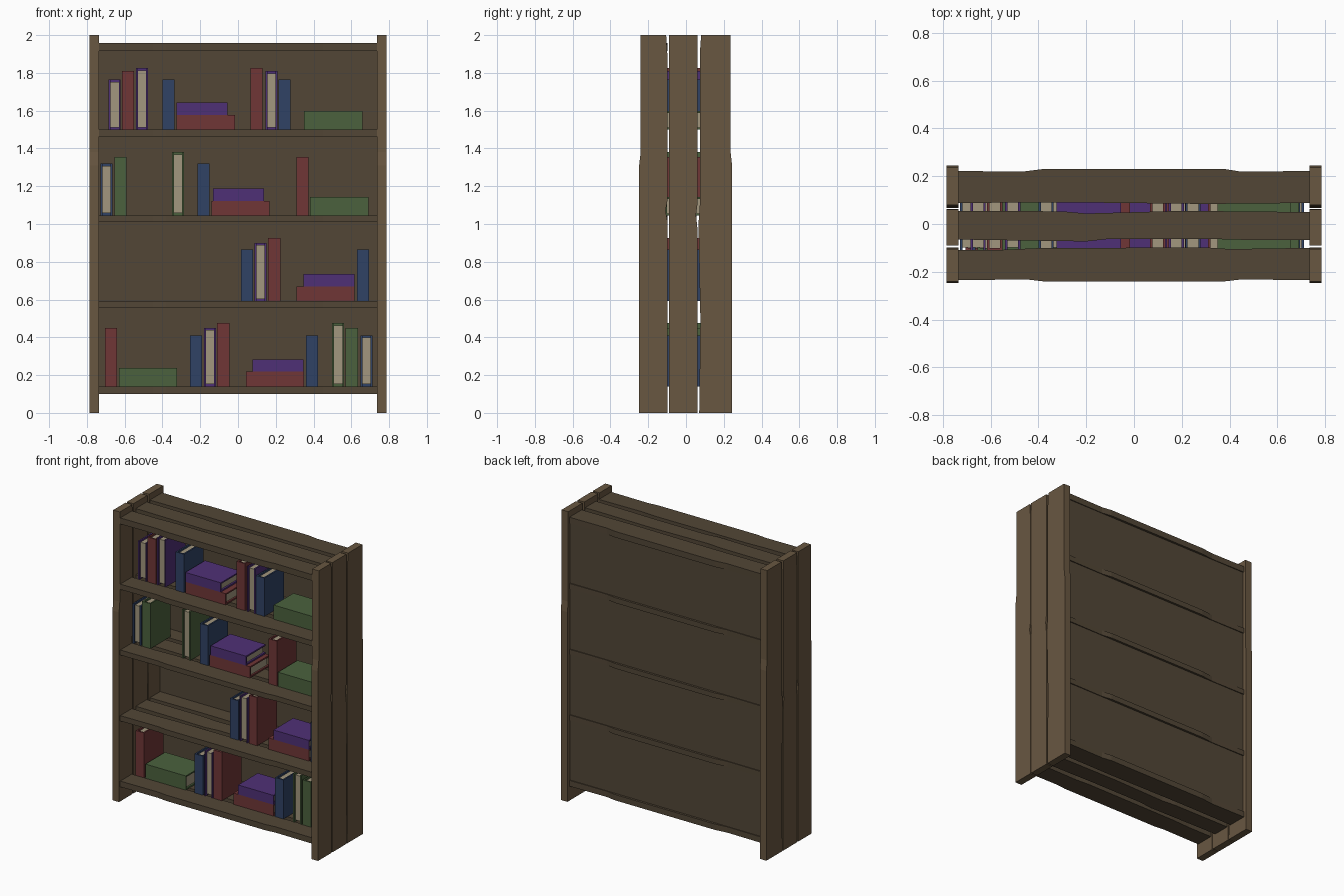
import bpy, bmesh
from mathutils import Matrix

if "Cube" in bpy.data.objects:
    bpy.data.objects.remove(bpy.data.objects["Cube"])

COLOURS = {
    "post_wood": (.14, .095, .053), "shelf_wood": (.085, .062, .037),
    "red": (.16, .037, .037), "blue": (.03, .055, .13), "green": (.07, .12, .047),
    "purple": (.078, .03, .18), "pages": (.36, .31, .21),
}
MATS = {}
for key, rgb in COLOURS.items():
    MATS[key] = bpy.data.materials.new(key)
    MATS[key].diffuse_color = (*rgb, 1)


def finish(bm, name, mats):
    bmesh.ops.recalc_face_normals(bm, faces=bm.faces[:])
    mesh = bpy.data.meshes.new(name)
    bm.to_mesh(mesh)
    bm.free()
    ob = bpy.data.objects.new(name, mesh)
    bpy.context.collection.objects.link(ob)
    for m in mats:
        mesh.materials.append(MATS[m])
    return ob


def add_box(bm, lo, hi, mat=0):
    size = [b - a for a, b in zip(lo, hi)]
    mid = [(a + b) / 2 for a, b in zip(lo, hi)]
    geo = bmesh.ops.create_cube(bm, size=1, matrix=Matrix.Translation(mid) @ Matrix.Diagonal((*size, 1)))
    for f in {f for v in geo["verts"] for f in v.link_faces}:
        f.material_index = mat


def plank(name, outline, place, thickness, mat):
    """Extrude a worn plank outline; place maps (along, across) to 3D."""
    bm = bmesh.new()
    face = bm.faces.new([bm.verts.new(place(a, b)) for a, b in outline])
    geo = bmesh.ops.extrude_face_region(bm, geom=[face], use_keep_orig=True)
    bmesh.ops.translate(bm, vec=thickness, verts=[g for g in geo["geom"] if isinstance(g, bmesh.types.BMVert)])
    return finish(bm, name, [mat])


# Upright side planks: (height, depth) outlines with slightly worn edges
SIDE = [
    ("front", [(0, -.248), (1.31, -.248), (1.38, -.24), (2, -.24), (2, -.105), (1.9, -.099), (1.12, -.099),
               (1.07, -.108), (1.02, -.099), (0, -.099)]),
    ("middle", [(0, -.091), (2, -.091), (2, .06), (1.1, .06), (1.05, .053), (.96, .062), (0, .062)]),
    ("back", [(0, .07), (.5, .076), (1, .066), (1.1, .073), (1.9, .073), (2, .08), (2, .236),
              (1.38, .236), (1.31, .244), (0, .244)]),
]
for side, x0 in (("left", -.785), ("right", .735)):
    for part, line in SIDE:
        plank(f"{side}_side_plank_{part}", line, lambda a, b: (x0, b, a), (.05, 0, 0), "post_wood")

# Shelf boards: three planks each, (length, depth) outlines
SHELF = [
    ("front", [(-.735, -.235), (-.45, -.232), (-.38, -.24), (.38, -.24), (.45, -.232), (.735, -.235),
               (.735, -.10), (.4, -.105), (.3, -.098), (-.4, -.101), (-.55, -.108), (-.735, -.108)]),
    ("middle", [(-.735, -.065), (-.2, -.073), (-.1, -.062), (.3, -.062), (.45, -.066), (.735, -.068),
                (.735, .05), (.2, .055), (-.2, .044), (-.3, .053), (-.735, .055)]),
    ("back", [(-.735, .088), (-.3, .091), (.3, .084), (.735, .088), (.735, .222), (.45, .219),
              (.38, .23), (-.38, .23), (-.47, .219), (-.735, .222)]),
]
for i, (z0, z1) in enumerate([(.10, .14), (.555, .592), (1.01, 1.045), (1.463, 1.5), (1.915, 1.957)]):
    for part, line in SHELF:
        plank(f"shelf_{i + 1}_plank_{part}", line, lambda a, b: (a, b, z0), (0, 0, z1 - z0), "shelf_wood")

# Back panel
bm = bmesh.new()
add_box(bm, (-.735, .2, .12), (.735, .215, 1.94))
finish(bm, "back_panel", ["shelf_wood"])


def book(name, colour, x0, x1, z0, z1, kind):
    """kind: s = upright spine out, p = upright pages out, f = lying flat."""
    y0, y1, t, inset = -.11, .105, .01, .012
    bm = bmesh.new()
    spine = (y1 - t, y1) if kind == "p" else (y0, y0 + t)
    pages = (y0 + inset, y1 - t) if kind == "p" else (y0 + t, y1 - inset)
    add_box(bm, (x0, spine[0], z0), (x1, spine[1], z1))
    inner = (y0, y1 - t) if kind == "p" else (y0 + t, y1)
    if kind == "f":
        add_box(bm, (x0, inner[0], z0), (x1, inner[1], z0 + t))
        add_box(bm, (x0, inner[0], z1 - t), (x1, inner[1], z1))
        add_box(bm, (x0 + inset, pages[0], z0 + t), (x1 - inset, pages[1], z1 - t), 1)
    else:
        add_box(bm, (x0, inner[0], z0), (x0 + t, inner[1], z1))
        add_box(bm, (x1 - t, inner[0], z0), (x1, inner[1], z1))
        add_box(bm, (x0 + t, pages[0], z0 + inset), (x1 - t, pages[1], z1 - inset), 1)
    finish(bm, name, [colour, "pages"])


# Upright books per shelf: (colour, kind, left edge, top); width is constant
UPRIGHT = {
    .14: [("red", "s", -.705, .45), ("blue", "s", -.255, .41), ("purple", "p", -.18, .45),
          ("red", "s", -.11, .475), ("blue", "s", .36, .41), ("green", "p", .498, .475),
          ("green", "s", .57, .45), ("blue", "p", .648, .41)],
    .592: [("blue", "s", .015, .865), ("purple", "p", .087, .90), ("red", "s", .16, .925),
           ("blue", "s", .63, .865)],
    1.045: [("blue", "p", -.728, 1.32), ("green", "s", -.655, 1.355), ("green", "p", -.35, 1.38),
            ("blue", "s", -.215, 1.32), ("red", "s", .31, 1.355)],
    1.5: [("purple", "p", -.685, 1.765), ("red", "s", -.615, 1.81), ("purple", "p", -.54, 1.825),
          ("blue", "s", -.40, 1.765), ("red", "s", .067, 1.825), ("purple", "p", .145, 1.81),
          ("blue", "s", .215, 1.765)],
}
for row, (z, books) in enumerate(UPRIGHT.items()):
    for n, (col, kind, x, top) in enumerate(books):
        book(f"upright_book_{row + 1}_{n + 1}", col, x, x + .064, z, top, kind)

# Flat stacks: red book with a purple one on top, and single green books
for n, (x, z, dx) in enumerate([(.042, .14, .036), (.31, .592, .038), (-.14, 1.045, .008), (-.325, 1.5, .0)]):
    book(f"stack_lower_book_{n + 1}", "red", x, x + .308, z, z + .078, "f")
    book(f"stack_upper_book_{n + 1}", "purple", x + dx, x + dx + .27, z + .078, z + .143, "f")
for n, (x, z) in enumerate([(-.63, .14), (.382, 1.045), (.35, 1.5)]):
    book(f"flat_book_{n + 1}", "green", x, x + .308, z, z + .098, "f")

for m in bpy.data.materials:
    if m.users and not m.is_grease_pencil:
        m.use_nodes = True
        m.node_tree.nodes["Principled BSDF"].inputs["Base Color"].default_value = m.diffuse_color
